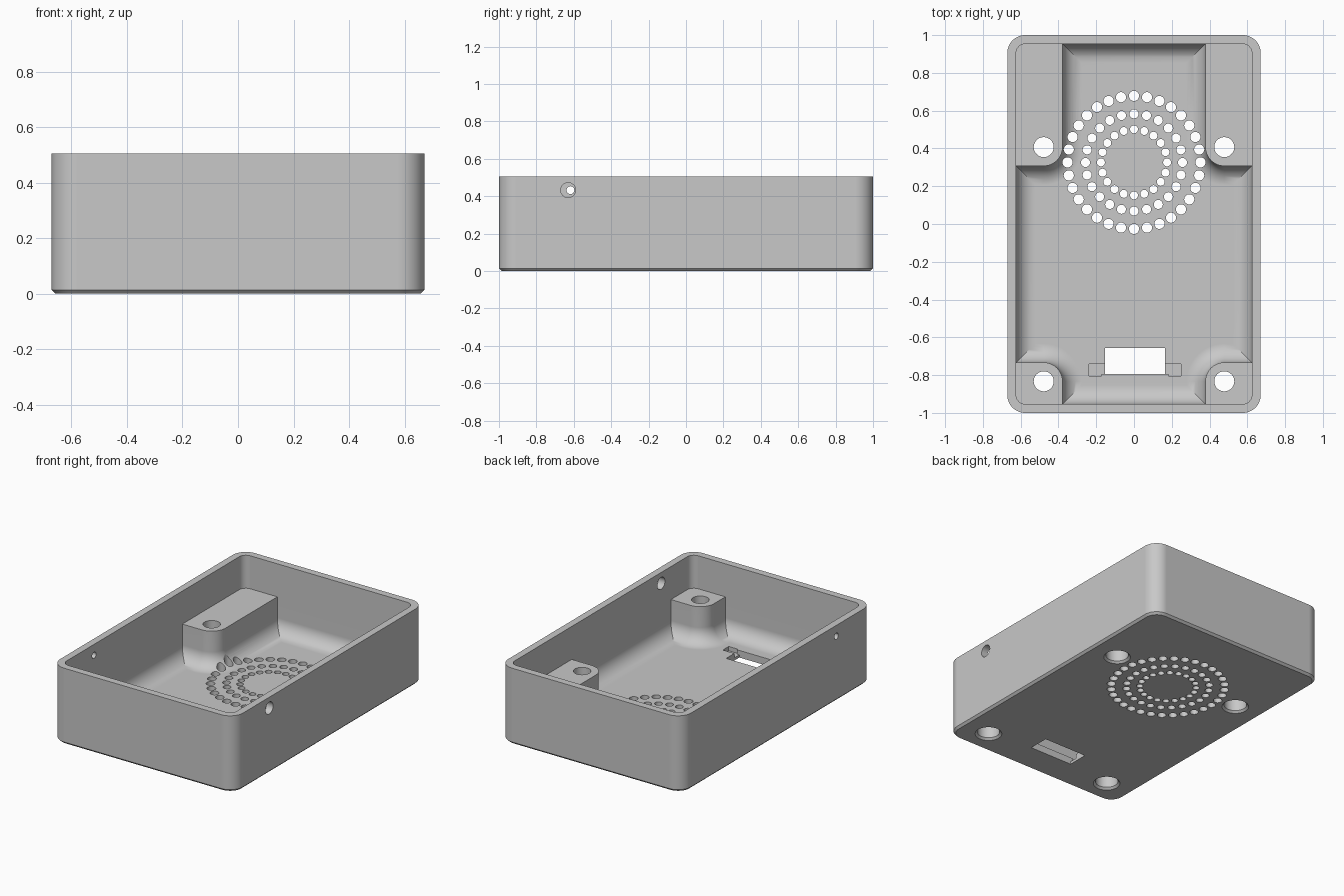
import bpy, bmesh, math
from mathutils import Matrix, Vector

if "Cube" in bpy.data.objects:
    bpy.data.objects.remove(bpy.data.objects["Cube"], do_unlink=True)

HX, HY, HEIGHT = 0.671, 1.0, 0.504     # outer half sizes and height
WALL, FLOOR, POST_TOP = 0.047, 0.047, 0.285
POST_X, POST_YS, POST_R = 0.478, (0.407, -0.833), 0.1
FILLET = 0.1

grey = bpy.data.materials.new("light grey plastic")
grey.use_nodes = True
colour = (0.58, 0.58, 0.58, 1)
grey.diffuse_color = colour
grey.node_tree.nodes["Principled BSDF"].inputs["Base Color"].default_value = colour


def make_object(name, bm):
    bmesh.ops.recalc_face_normals(bm, faces=bm.faces)
    mesh = bpy.data.meshes.new(name)
    bm.to_mesh(mesh)
    bm.free()
    mesh.materials.append(grey)
    obj = bpy.data.objects.new(name, mesh)
    bpy.context.collection.objects.link(obj)
    return obj


def loft(bm, loops):
    """Skin a stack of equal-length loops and cap both ends."""
    rings = [[bm.verts.new(p) for p in loop] for loop in loops]
    n = len(rings[0])
    for a, b in zip(rings, rings[1:]):
        for i in range(n):
            j = (i + 1) % n
            bm.faces.new((a[i], a[j], b[j], b[i]))
    bm.faces.new(rings[0][::-1])
    bm.faces.new(rings[-1])


def arc(cx, cy, r, start, end, steps=12):
    angles = [math.radians(start + (end - start) * i / steps) for i in range(steps + 1)]
    return [(cx + r * math.cos(t), cy + r * math.sin(t)) for t in angles]


def rounded_rect(hx, hy, r, z):
    pts = []
    for k, (sx, sy) in enumerate([(1, 1), (-1, 1), (-1, -1), (1, -1)]):
        pts += arc(sx * (hx - r), sy * (hy - r), r, 90 * k, 90 * k + 90)
    return [(x, y, z) for x, y in pts]


def cavity_outline(d, z):
    """Cross-shaped floor plan between the posts, shrunk by d."""
    wx, wy, r = HX - WALL - d, HY - WALL - d, POST_R + d
    back, front = POST_YS
    half = [(POST_X - r, -wy)]
    half += arc(POST_X, front, r, 180, 90)
    half += [(wx, front + r), (wx, back - r)]
    half += arc(POST_X, back, r, 270, 180)
    half += [(POST_X - r, wy)]
    pts = half + [(-x, y) for x, y in reversed(half)]
    return [(x, y, z) for x, y in pts]


def lathe(bm, profile, matrix, sides=32):
    """Round cutter from (radius, height) pairs."""
    loft(bm, [[matrix @ Vector((x, y, h)) for x, y in arc(0, 0, r, 0, 360, sides)[:-1]]
              for r, h in profile])


def box(bm, x0, x1, y0, y1, z0, z1):
    loft(bm, [[(x0, y0, z), (x1, y0, z), (x1, y1, z), (x0, y1, z)] for z in (z0, z1)])


def cut(target, bm):
    cutter = make_object("cutter", bm)
    cutter.hide_render = True
    mod = target.modifiers.new("cut", "BOOLEAN")
    mod.operation, mod.solver, mod.object = "DIFFERENCE", "EXACT", cutter
    bpy.ops.object.modifier_apply(modifier=mod.name)
    bpy.data.objects.remove(cutter, do_unlink=True)


# Outer body with a chamfered base
bm = bmesh.new()
c = 0.014
loft(bm, [rounded_rect(HX - c, HY - c, 0.095 - c, 0), rounded_rect(HX, HY, 0.095, c),
          rounded_rect(HX, HY, 0.095, HEIGHT)])
case = make_object("enclosure_case", bm)
bpy.context.view_layer.objects.active = case
case.select_set(True)

# Open pocket above the posts
bm = bmesh.new()
loft(bm, [rounded_rect(HX - WALL, HY - WALL, 0.048, z) for z in (POST_TOP, HEIGHT + 0.1)])
cut(case, bm)

# Deep cavity around the posts, filleted into the floor
bm = bmesh.new()
loops = []
for i in range(11):
    t = math.radians(9 * i)
    loops.append(cavity_outline(FILLET * (1 - math.sin(t)), FLOOR + FILLET * (1 - math.cos(t))))
loops.append(cavity_outline(0, POST_TOP + 0.02))
loft(bm, loops)
cut(case, bm)

# Counterbored screw holes through the posts
bm = bmesh.new()
screw = [(0.093, -0.01), (0.07, 0.013), (0.07, 0.2), (0.053, 0.2), (0.053, 0.4)]
for sx in (1, -1):
    for y in POST_YS:
        lathe(bm, screw, Matrix.Translation((sx * POST_X, y, 0)))
cut(case, bm)

# Speaker grille: three rings of round holes
bm = bmesh.new()
for ring_r, hole_r, count in [(0.352, 0.027, 32), (0.257, 0.024, 24), (0.175, 0.021, 20)]:
    for x, y in arc(0, 0.326, ring_r, 0, 360, count)[:-1]:
        lathe(bm, [(hole_r, -0.05), (hole_r, 0.2)], Matrix.Translation((x, y, 0)), 20)
cut(case, bm)

# Cable holes in the side walls, the left one wider
bm = bmesh.new()
for x, y, r in [(HX - WALL / 2, -0.63, 0.04), (WALL / 2 - HX, -0.618, 0.021)]:
    place = Matrix.Translation((x, y, 0.432)) @ Matrix.Rotation(math.pi / 2, 4, "Y")
    lathe(bm, [(r, -0.06), (r, 0.06)], place, 24)
cut(case, bm)

# Switch slot through the floor, with a shallow eared recess
for x0, x1, y0, y1, z0 in [(-0.153, 0.164, -0.794, -0.656, -0.1),
                           (-0.2, 0.21, -0.794, -0.742, 0.018),
                           (-0.238, -0.172, -0.804, -0.742, 0.018),
                           (0.183, 0.249, -0.804, -0.742, 0.018)]:
    bm = bmesh.new()
    box(bm, x0, x1, y0, y1, z0, 0.15)
    cut(case, bm)

# Smooth rounded areas, keep crisp edges and flat walls
bpy.ops.object.shade_smooth_by_angle(angle=math.radians(30))
weighted = case.modifiers.new("weighted_normals", "WEIGHTED_NORMAL")
weighted.keep_sharp = True
